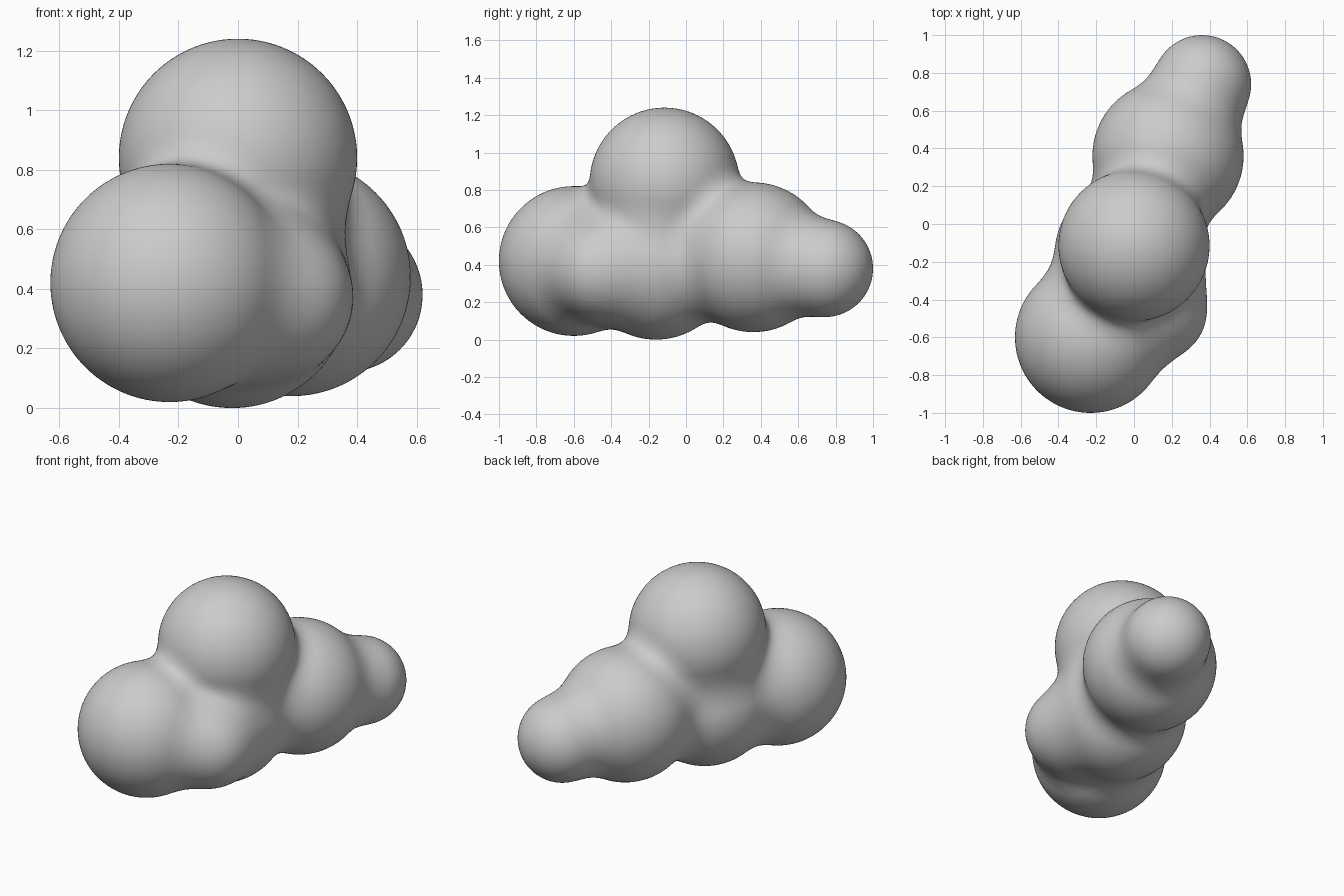
import bpy, bmesh
from mathutils import Vector, Matrix

if "Cube" in bpy.data.objects:
    bpy.data.objects.remove(bpy.data.objects["Cube"])

# Puffs of the cloud: centre, radius
PUFFS = [
    (Vector((-0.02, -0.16, 0.40)), 0.40),    # bottom middle
    (Vector((0.00, -0.115, 0.84)), 0.40),    # top
    (Vector((-0.23, -0.60, 0.42)), 0.40),    # front
    (Vector((0.18, 0.36, 0.44)), 0.40),      # back
    (Vector((0.36, 0.74, 0.38)), 0.26),      # tail
    (Vector((0.125, -0.46, 0.37)), 0.26),    # small side puff
]
BLEND = 0.13


def field(p):
    """Signed distance to the softly merged puffs."""
    d = 10.0
    for c, r in PUFFS:
        e = (p - c).length - r
        h = max(BLEND - abs(d - e), 0.0) / BLEND
        d = min(d, e) - h * h * BLEND * 0.25
    return d


def snap(p):
    """Move a point onto the blended surface."""
    s = 0.002
    for _ in range(3):
        d = field(p)
        g = Vector([(field(p + a * s) - d) / s for a in Matrix.Identity(3)])
        p = p - g * (d / max(g.length_squared, 0.2))
    return p


# Overlapping spheres in one mesh
bm = bmesh.new()
for c, r in PUFFS:
    bmesh.ops.create_icosphere(bm, subdivisions=5, radius=r,
                               matrix=Matrix.Translation(c))
mesh = bpy.data.meshes.new("cloud")
bm.to_mesh(mesh)
bm.free()
cloud = bpy.data.objects.new("cloud", mesh)
bpy.context.collection.objects.link(cloud)
bpy.context.view_layer.objects.active = cloud
cloud.select_set(True)

# Fuse into a single skin
remesh = cloud.modifiers.new("fuse", 'REMESH')
remesh.mode = 'VOXEL'
remesh.voxel_size = 0.02
bpy.ops.object.modifier_apply(modifier="fuse")

# Relax the skin and fit it to the soft blend
bm = bmesh.new()
bm.from_mesh(cloud.data)
for _ in range(2):
    for _ in range(4):
        bmesh.ops.smooth_vert(bm, verts=bm.verts, factor=0.5,
                              use_axis_x=True, use_axis_y=True, use_axis_z=True)
    for v in bm.verts:
        v.co = snap(v.co)
bm.to_mesh(cloud.data)
bm.free()
bpy.ops.object.shade_smooth()
